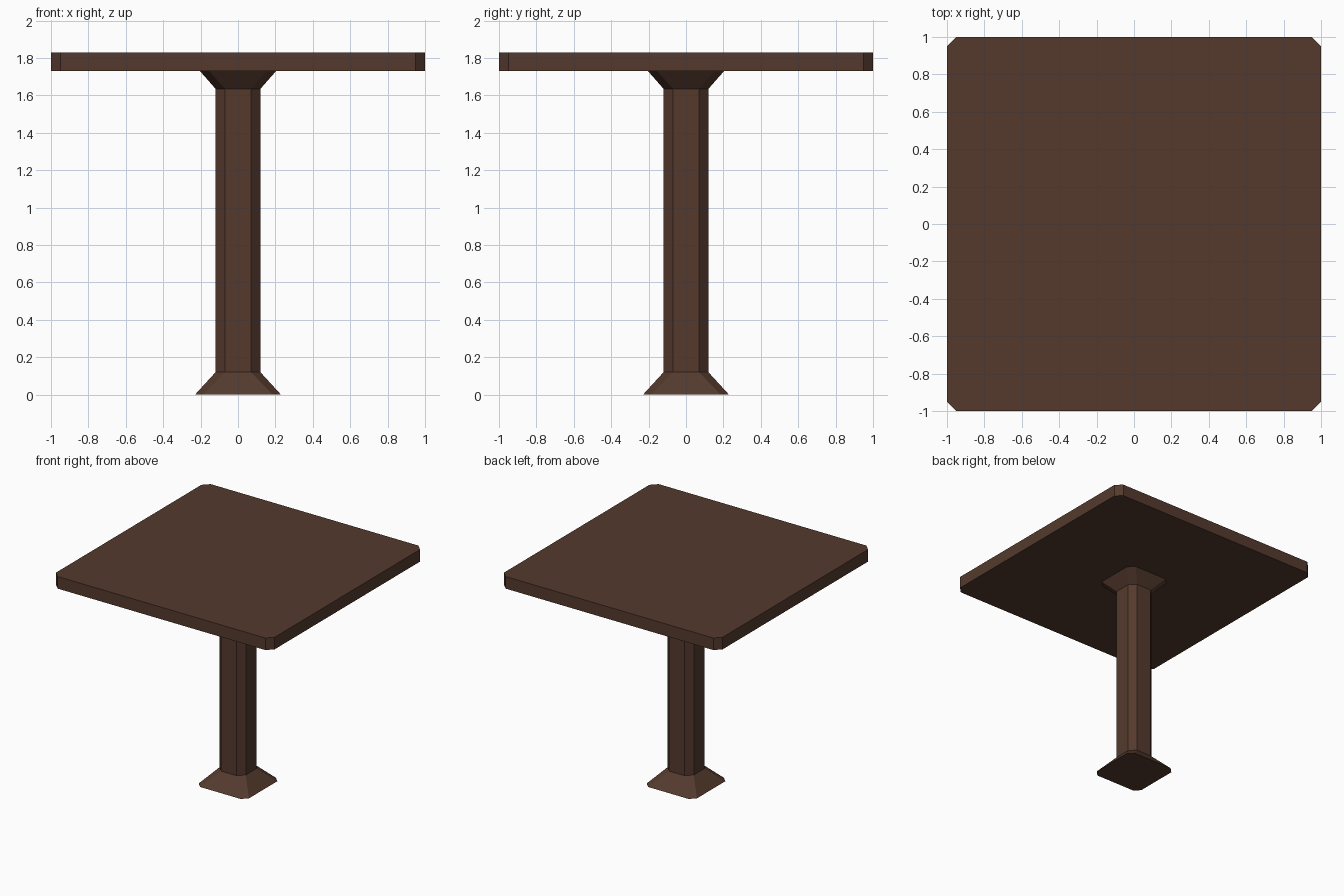
import bpy, bmesh

if "Cube" in bpy.data.objects:
    bpy.data.objects.remove(bpy.data.objects["Cube"])

wood = bpy.data.materials.new("dark_wood")
wood.diffuse_color = (0.09, 0.042, 0.027, 1)
wood.use_nodes = True
wood.node_tree.nodes["Principled BSDF"].inputs["Base Color"].default_value = wood.diffuse_color


def ring(h, c):
    """Square of half width h with corners cut by c."""
    k = h - c
    return [(h, -k), (h, k), (k, h), (-k, h), (-h, k), (-h, -k), (-k, -h), (k, -h)]


def loft(name, sections):
    """Stack chamfered squares given as (z, half width, corner cut)."""
    bm = bmesh.new()
    rings = [[bm.verts.new((x, y, z)) for x, y in ring(h, c)] for z, h, c in sections]
    for a, b in zip(rings, rings[1:]):
        for i in range(8):
            j = (i + 1) % 8
            bm.faces.new((a[i], a[j], b[j], b[i]))
    bm.faces.new(rings[0][::-1])
    bm.faces.new(rings[-1])
    mesh = bpy.data.meshes.new(name)
    bm.to_mesh(mesh)
    bm.free()
    mesh.materials.append(wood)
    obj = bpy.data.objects.new(name, mesh)
    bpy.context.collection.objects.link(obj)
    return obj


# Square top with clipped corners
loft("table_top", [(1.73, 1.0, 0.05), (1.83, 1.0, 0.05)])

# Pedestal flaring out at the foot and under the top
loft("pedestal", [(0, 0.23, 0.045), (0.12, 0.12, 0.05),
                  (1.635, 0.12, 0.05), (1.732, 0.205, 0.05)])
